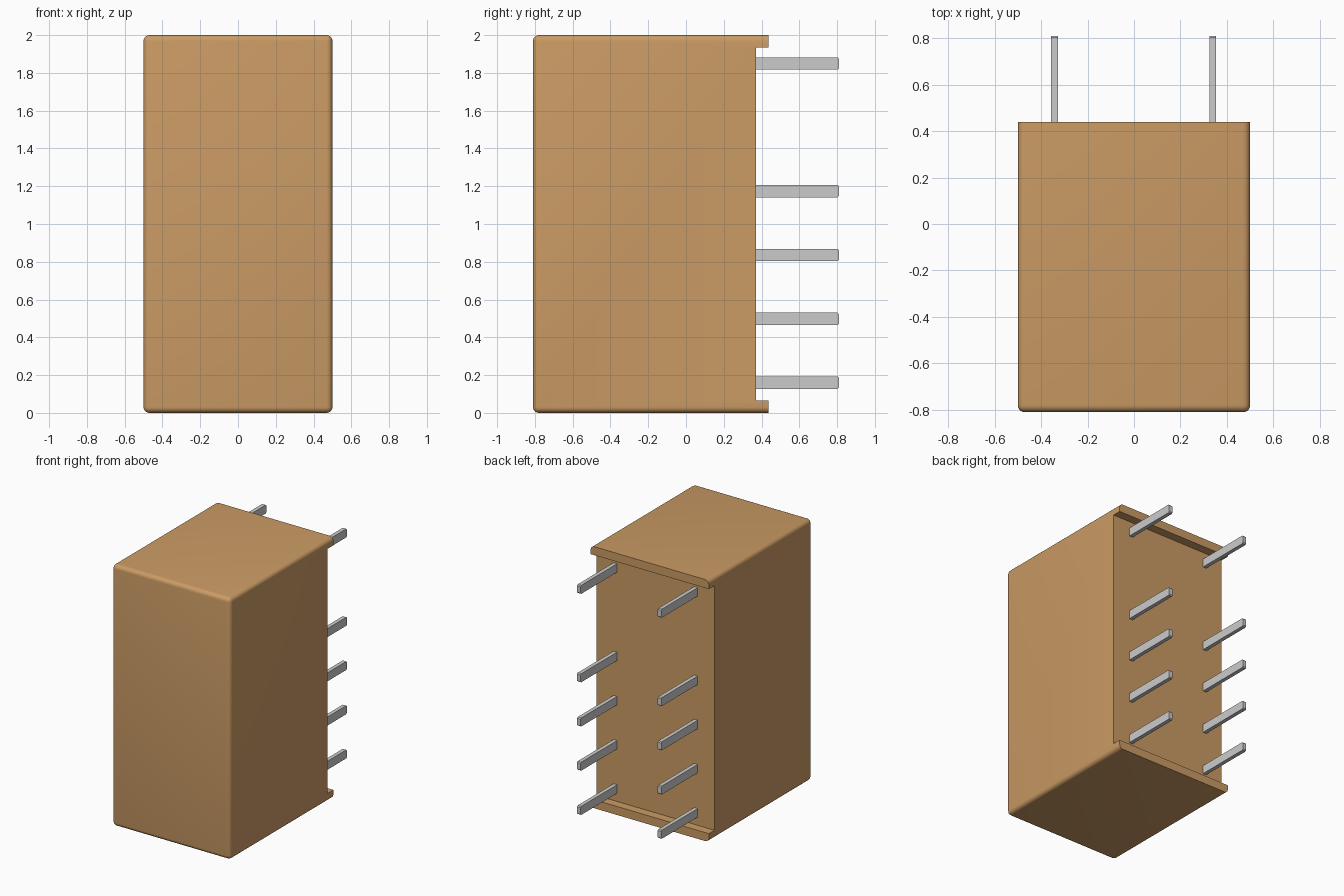
import bpy, bmesh

if "Cube" in bpy.data.objects:
    bpy.data.objects.remove(bpy.data.objects["Cube"])

FRONT, BACK, LIP, TIP = -0.81, 0.37, 0.438, 0.81
HALF_W, HEIGHT, LIP_T = 0.5, 2.0, 0.065


def material(name, color):
    m = bpy.data.materials.new(name)
    m.diffuse_color = color
    m.use_nodes = True
    m.node_tree.nodes["Principled BSDF"].inputs["Base Color"].default_value = m.diffuse_color
    return m


def make_object(name, bm, mat):
    bmesh.ops.recalc_face_normals(bm, faces=bm.faces)
    me = bpy.data.meshes.new(name)
    bm.to_mesh(me)
    bm.free()
    ob = bpy.data.objects.new(name, me)
    me.materials.append(mat)
    bpy.context.collection.objects.link(ob)
    return ob


def extrude_profile(points, x0, x1):
    """Solid from a side (y, z) profile swept from x0 to x1."""
    bm = bmesh.new()
    face = bm.faces.new([bm.verts.new((x0, y, z)) for y, z in points])
    res = bmesh.ops.extrude_face_region(bm, geom=[face])
    verts = [g for g in res["geom"] if isinstance(g, bmesh.types.BMVert)]
    bmesh.ops.translate(bm, verts=verts, vec=(x1 - x0, 0, 0))
    return bm


tan = material("tan_plastic", (0.60, 0.33, 0.13, 1))
metal = material("pin_metal", (0.60, 0.60, 0.58, 1))

# Case: box with a lip along the top and bottom of its back
bm = extrude_profile([(FRONT, 0), (LIP, 0), (LIP, LIP_T), (BACK, LIP_T),
                      (BACK, HEIGHT - LIP_T), (LIP, HEIGHT - LIP_T),
                      (LIP, HEIGHT), (FRONT, HEIGHT)], -HALF_W, HALF_W)


def is_rounded(e):
    a, b = (v.co for v in e.verts)
    front = abs(a.y - FRONT) < 1e-4 and abs(b.y - FRONT) < 1e-4
    long_edge = abs(a.y - b.y) > 1.0 and abs(a.z - b.z) < 1e-4
    return front or long_edge


# Rounded front rim and long edges, sharp back
bmesh.ops.bevel(bm, geom=[e for e in bm.edges if is_rounded(e)],
                offset=0.031, segments=5, profile=0.5, affect='EDGES')
case = make_object("case", bm, tan)
bpy.context.view_layer.objects.active = case
case.select_set(True)
bpy.ops.object.shade_smooth_by_angle(angle=0.6)

# Two rows of flat contact pins with slightly chamfered tips
H, W, C = 0.0325, 0.015, 0.007
for side, x in (("left", -0.343), ("right", 0.339)):
    for i, z in enumerate((0.16, 0.498, 0.836, 1.174, 1.85)):
        profile = [(BACK - 0.002, z - H), (TIP - C, z - H), (TIP, z - H + C),
                   (TIP, z + H - C), (TIP - C, z + H), (BACK - 0.002, z + H)]
        make_object(f"pin_{side}_{i + 1}", extrude_profile(profile, x - W, x + W), metal)
